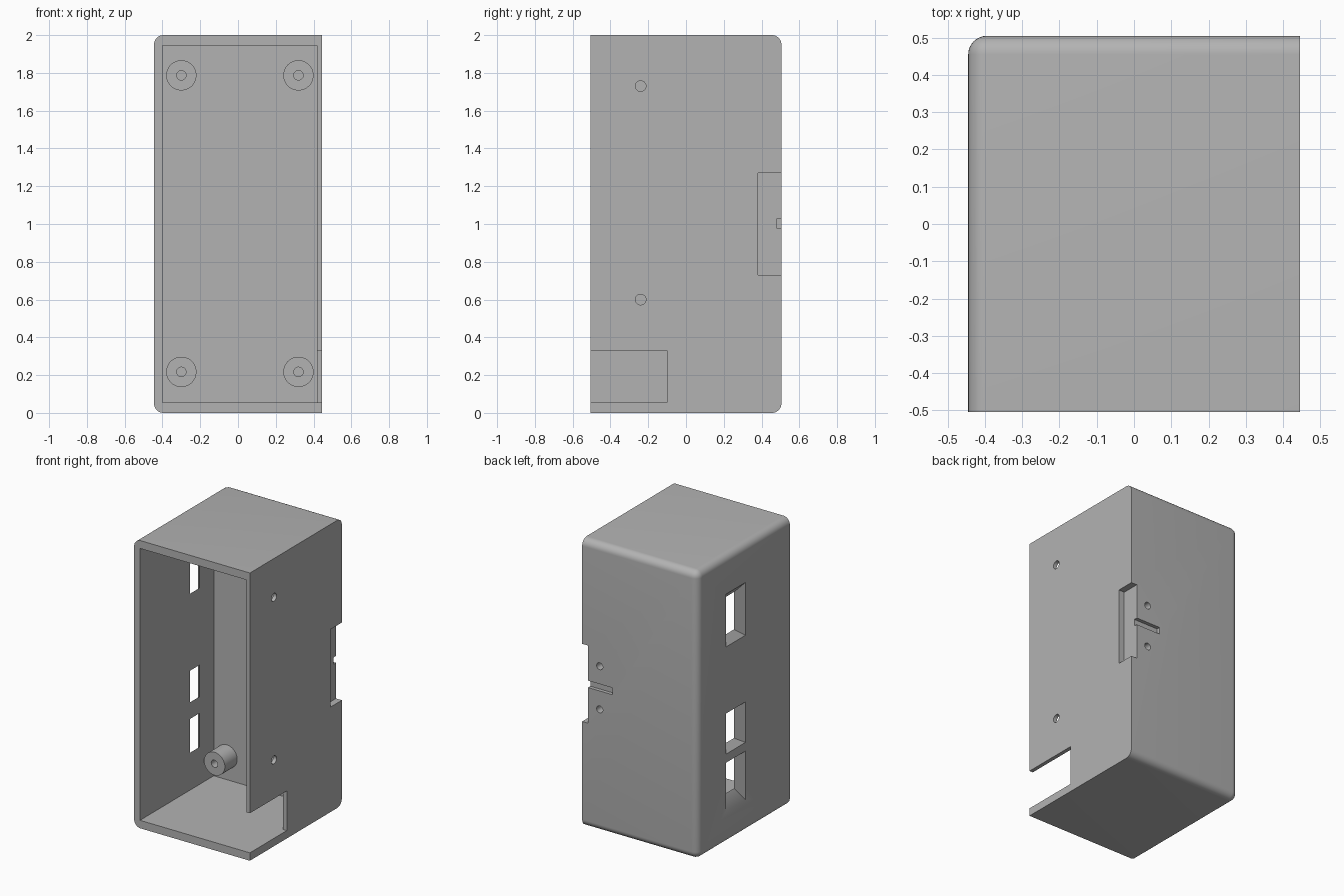
import bpy
import bmesh
import math
from mathutils import Matrix, Vector

old = bpy.data.objects.get("Cube")
if old:
    bpy.data.objects.remove(old, do_unlink=True)

grey = bpy.data.materials.new("plain grey")
grey.use_nodes = True
tone = (0.45, 0.45, 0.45, 1)
grey.diffuse_color = tone
grey.node_tree.nodes["Principled BSDF"].inputs["Base Color"].default_value = tone


def make(name, bm):
    bmesh.ops.recalc_face_normals(bm, faces=bm.faces)
    mesh = bpy.data.meshes.new(name)
    bm.to_mesh(mesh)
    bm.free()
    mesh.materials.append(grey)
    obj = bpy.data.objects.new(name, mesh)
    bpy.context.collection.objects.link(obj)
    return obj


def box_mesh(lo, hi):
    lo, hi = Vector(lo), Vector(hi)
    bm = bmesh.new()
    bmesh.ops.create_cube(bm, size=1)
    for v in bm.verts:
        v.co = (lo + hi) / 2 + v.co * (hi - lo)
    return bm


def box(name, lo, hi):
    return make(name, box_mesh(lo, hi))


def rod(name, start, end, radius, sides=32):
    start, end = Vector(start), Vector(end)
    turn = (end - start).to_track_quat("Z", "Y").to_matrix().to_4x4()
    bm = bmesh.new()
    bmesh.ops.create_cone(bm, cap_ends=True, segments=sides, radius1=radius,
                          radius2=radius, depth=(end - start).length,
                          matrix=Matrix.Translation((start + end) / 2) @ turn)
    return make(name, bm)


def window_cutter(outer, inner):
    """Loft of rectangles (y0, y1, z0, z1), narrowing through the side wall."""
    bm = bmesh.new()
    rings = []
    for x, (y0, y1, z0, z1) in ((-0.5, outer), (-W, outer), (-0.4, inner), (-0.3, inner)):
        corners = ((y0, z0), (y1, z0), (y1, z1), (y0, z1))
        rings.append([bm.verts.new((x, y, z)) for y, z in corners])
    for a, b in zip(rings, rings[1:]):
        for i in range(4):
            j = (i + 1) % 4
            bm.faces.new((a[i], a[j], b[j], b[i]))
    bm.faces.new(rings[0])
    bm.faces.new(rings[-1])
    return make("window_cutter", bm)


def cut(target, cutter):
    cutter.hide_render = True
    mod = target.modifiers.new("cut", "BOOLEAN")
    mod.operation = "DIFFERENCE"
    mod.solver = "EXACT"
    mod.object = cutter
    bpy.context.view_layer.objects.active = target
    bpy.ops.object.modifier_apply(modifier=mod.name)
    bpy.data.objects.remove(cutter, do_unlink=True)


def smooth(obj):
    bpy.ops.object.select_all(action="DESELECT")
    obj.select_set(True)
    bpy.context.view_layer.objects.active = obj
    bpy.ops.object.shade_smooth_by_angle(angle=math.radians(30))


W, D, H = 0.445, 0.505, 2.0
BACK = 0.305

# Outer body, rounded except around the open front and the hinge side
bm = box_mesh((-W, -D, 0), (W, D, H))
rounded = [e for e in bm.edges
           if not all(v.co.y < 0 for v in e.verts)
           and not all(v.co.x > 0 for v in e.verts)]
bmesh.ops.bevel(bm, geom=rounded, offset=0.05, segments=8, profile=0.5, affect="EDGES")
body = make("box_body", bm)

# Hollow interior
cut(body, box("cavity", (-0.4, -0.6, 0.055), (0.418, BACK, 1.945)))

# Cable opening low on the left side
cut(body, box("cable_opening", (0.38, -0.6, 0.055), (0.6, -0.1, 0.33)))

# Hinge recess, groove and screw holes
cut(body, box("hinge_recess", (W - 0.045, 0.38, 0.73), (0.6, 0.6, 1.27)))
cut(body, box("hinge_groove", (0.21, 0.48, 0.978), (0.6, 0.6, 1.026)))
for z in (0.85, 1.15):
    cut(body, rod("hinge_hole", (0.31, 0.4, z), (0.31, 0.6, z), 0.024))

# Screw holes through the thin side wall
for z in (0.6, 1.73):
    cut(body, rod("side_hole", (0.35, -0.24, z), (0.6, -0.24, z), 0.028))

# Three tapered windows in the right side: outer and inner heights
for outer_z, inner_z in (((1.368, 1.735), (1.42, 1.68)),
                         ((0.623, 0.905), (0.665, 0.885)),
                         ((0.226, 0.563), (0.315, 0.55))):
    cut(body, window_cutter((-0.017, 0.195, *outer_z), (0.045, 0.15, *inner_z)))
smooth(body)

# Board standoffs with blind screw holes
for x in (-0.3, 0.32):
    for z in (0.217, 1.787):
        side = "left" if x > 0 else "right"
        level = "upper" if z > 1 else "lower"
        post = rod(f"{level}_{side}_standoff", (x, 0.17, z), (x, BACK + 0.01, z), 0.08, 48)
        cut(post, rod("standoff_hole", (x, 0.1, z), (x, BACK - 0.005, z), 0.025))
        smooth(post)
